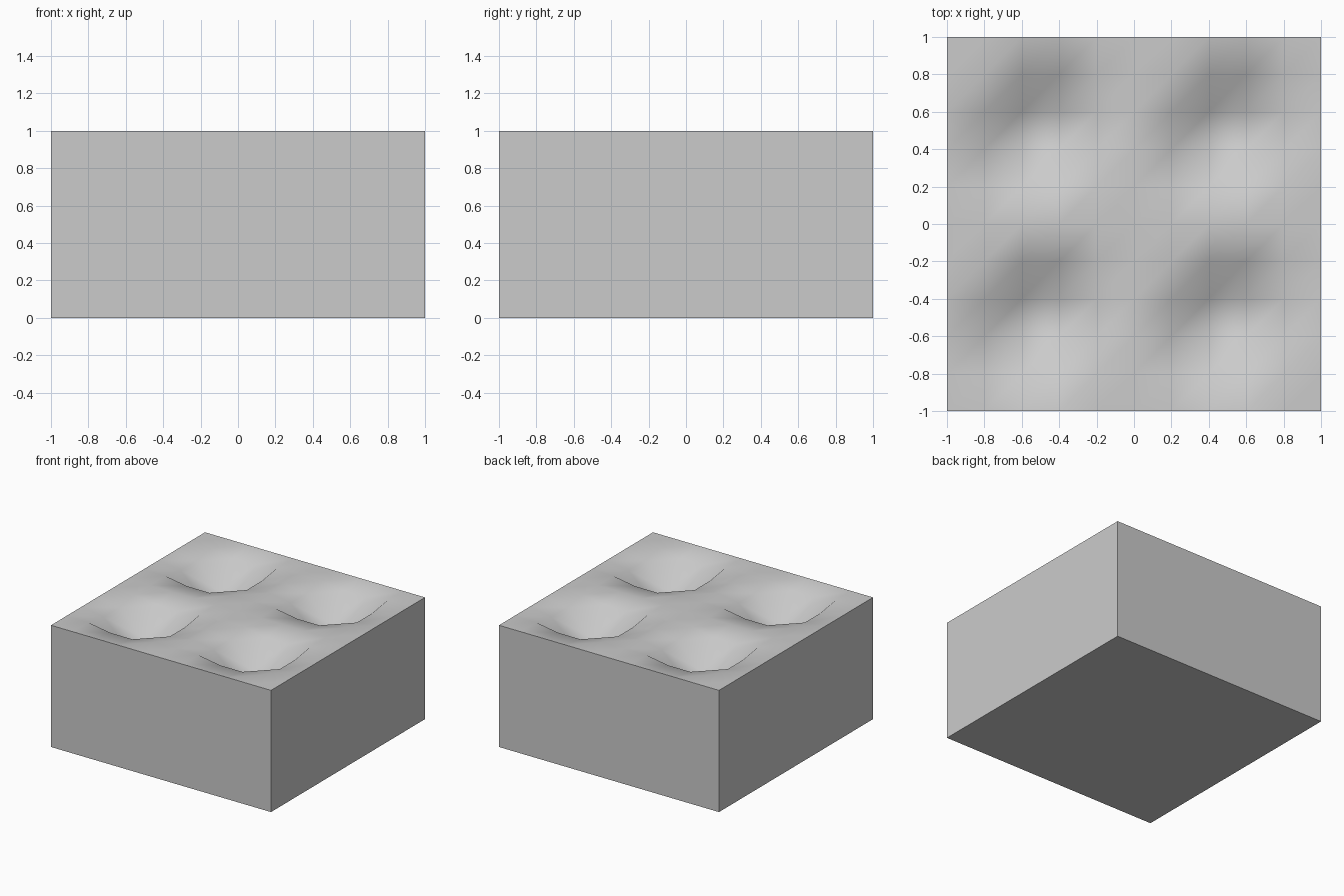
import bpy, bmesh, math

if "Cube" in bpy.data.objects:
    bpy.data.objects.remove(bpy.data.objects["Cube"])

N = 10            # top grid cells per side
STEP = 2 / N
DENT_R = 0.4      # radius of each dimple
DENT_D = 0.3      # depth at the dimple centre


def top_height(x, y):
    """Flat top at z = 1 with four rounded dimples, mirrored in x and y."""
    r = math.hypot(abs(x) - 0.5, abs(y) - 0.5)
    if r >= DENT_R:
        return 1.0
    return 1.0 - DENT_D * 0.5 * (1 + math.cos(math.pi * r / DENT_R))


bm = bmesh.new()

# dimpled top surface, each cell split along the same diagonal
grid = []
for j in range(N + 1):
    y = -1 + j * STEP
    grid.append([bm.verts.new((-1 + i * STEP, y, top_height(-1 + i * STEP, y)))
                 for i in range(N + 1)])
for j in range(N):
    for i in range(N):
        a, b = grid[j][i], grid[j][i + 1]
        c, d = grid[j + 1][i + 1], grid[j + 1][i]
        bm.faces.new((a, b, c))
        bm.faces.new((a, c, d))

# straight side walls down to the ground
rim = [e for e in bm.edges if e.is_boundary]
ext = bmesh.ops.extrude_edge_only(bm, edges=rim)["geom"]
for v in ext:
    if isinstance(v, bmesh.types.BMVert):
        v.co.z = 0

# flat underside
base = [e for e in ext if isinstance(e, bmesh.types.BMEdge)
        and all(v.co.z == 0 for v in e.verts)]
bmesh.ops.contextual_create(bm, geom=base)
bmesh.ops.recalc_face_normals(bm, faces=bm.faces[:])

mesh = bpy.data.meshes.new("dimpled_block")
bm.to_mesh(mesh)
bm.free()
block = bpy.data.objects.new("dimpled_block", mesh)
bpy.context.collection.objects.link(block)

# smooth dimples, crisp block edges
bpy.context.view_layer.objects.active = block
block.select_set(True)
bpy.ops.object.shade_smooth_by_angle(angle=math.radians(60))
